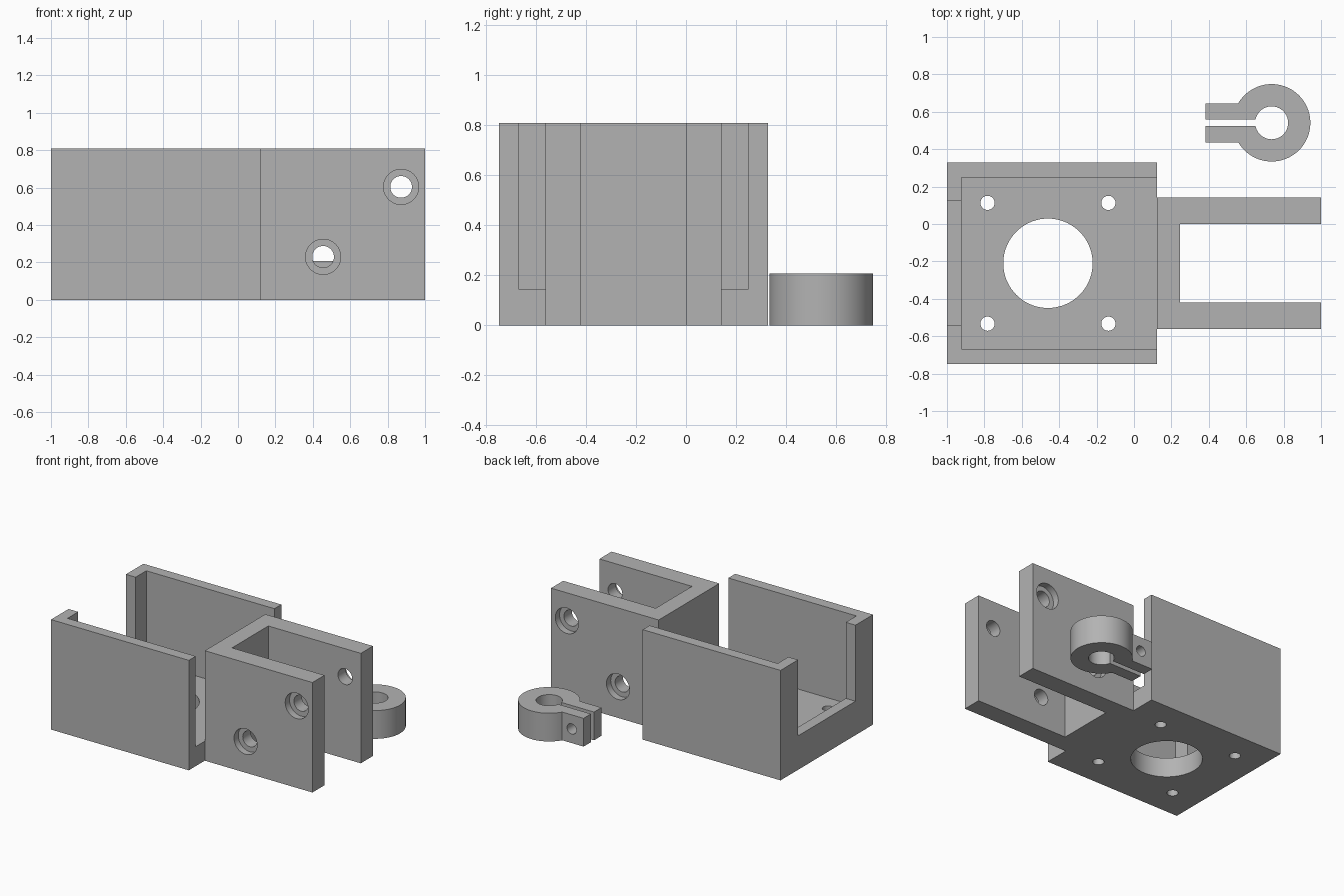
import bpy, bmesh, math
from mathutils import Matrix, Vector

if "Cube" in bpy.data.objects:
    bpy.data.objects.remove(bpy.data.objects["Cube"])

grey = bpy.data.materials.new("plain grey")
grey.diffuse_color = (0.45, 0.45, 0.45, 1)
grey.use_nodes = True
grey.node_tree.nodes["Principled BSDF"].inputs["Base Color"].default_value = grey.diffuse_color


def finish(name, bm):
    bmesh.ops.recalc_face_normals(bm, faces=bm.faces)
    mesh = bpy.data.meshes.new(name)
    bm.to_mesh(mesh)
    bm.free()
    obj = bpy.data.objects.new(name, mesh)
    obj.data.materials.append(grey)
    bpy.context.collection.objects.link(obj)
    return obj


def extrude(name, outline, height):
    """Extrude a plan outline upward from the ground."""
    bm = bmesh.new()
    face = bm.faces.new([bm.verts.new((x, y, 0)) for x, y in outline])
    top = bmesh.ops.extrude_face_region(bm, geom=[face])["geom"]
    verts = [v for v in top if isinstance(v, bmesh.types.BMVert)]
    bmesh.ops.translate(bm, verts=verts, vec=(0, 0, height))
    return finish(name, bm)


def block(name, lo, hi):
    bm = bmesh.new()
    bmesh.ops.create_cube(bm, size=1)
    lo, hi = Vector(lo), Vector(hi)
    size = hi - lo
    for v in bm.verts:
        v.co = (lo + hi) / 2 + Vector(a * b for a, b in zip(v.co, size))
    return finish(name, bm)


def rod(name, centre, radius, length, axis="Z", segments=48):
    bm = bmesh.new()
    turn = Matrix.Rotation(math.pi / 2, 4, "X") if axis == "Y" else Matrix()
    bmesh.ops.create_cone(bm, cap_ends=True, segments=segments, radius1=radius,
                          radius2=radius, depth=length,
                          matrix=Matrix.Translation(centre) @ turn)
    return finish(name, bm)


def cut(obj, cutter):
    cutter.hide_render = True
    mod = obj.modifiers.new("cut", "BOOLEAN")
    mod.operation, mod.solver, mod.object = "DIFFERENCE", "EXACT", cutter
    bpy.context.view_layer.objects.active = obj
    bpy.ops.object.modifier_apply(modifier=mod.name)
    bpy.data.objects.remove(cutter)


def smooth(obj):
    bpy.ops.object.select_all(action="DESELECT")
    obj.select_set(True)
    bpy.context.view_layer.objects.active = obj
    bpy.ops.object.shade_smooth_by_angle(angle=math.radians(30))


# Bracket: square motor box with a two-armed fork on its right side
H, MID = 0.81, -0.21              # height and mirror line in y
BOX, CAVITY, FORK, GAP = 0.538, 0.458, 0.352, 0.211   # half widths in y
half = [(-1, BOX), (0.123, BOX), (0.123, FORK), (1, FORK), (1, GAP), (0.246, GAP)]
outline = [(x, MID + y) for x, y in half] + [(x, MID - y) for x, y in reversed(half)]
bracket = extrude("motor_bracket", outline, H)

# Cavity, open at the top and beside the fork
cut(bracket, block("cavity_cutter", (-0.921, MID - CAVITY, 0.144),
                   (0.123, MID + CAVITY, 1)))
# Window in the end wall, above a low sill
cut(bracket, block("window_cutter", (-1.1, MID - 0.334, 0.25),
                   (-0.9, MID + 0.334, 1)))

# Motor opening and four screw holes in the floor
cut(bracket, rod("motor_hole", (-0.46, MID, 0.05), 0.239, 0.4, segments=72))
for sx in (-1, 1):
    for sy in (-1, 1):
        cut(bracket, rod("screw_hole", (-0.46 + sx * 0.323, MID + sy * 0.323, 0.05),
                         0.038, 0.4, segments=32))

# Bolt holes through both arms, counterbored on the outer faces
for x, z in ((0.872, 0.604), (0.455, 0.23)):
    cut(bracket, rod("bolt_hole", (x, MID, z), 0.058, 1, "Y"))
    for side in (-1, 1):
        cut(bracket, rod("counterbore", (x, MID + side * FORK, z), 0.094, 0.1, "Y"))
smooth(bracket)

# Shaft clamp: split ring with two lugs
CX, CY, R, BORE, LUG, SLOT = 0.736, 0.541, 0.207, 0.088, 0.104, 0.0175


def arc(radius, half_height, steps):
    """Arc running from the upper to the lower side of the left opening."""
    a = math.pi - math.asin(half_height / radius)
    return [(CX + radius * math.cos(a - 2 * a * i / steps),
             CY + radius * math.sin(a - 2 * a * i / steps)) for i in range(steps + 1)]


LEFT = 0.383
ring = ([(LEFT, CY + LUG)] + arc(R, LUG, 60) + [(LEFT, CY - LUG), (LEFT, CY - SLOT)]
        + arc(BORE, SLOT, 48)[::-1] + [(LEFT, CY + SLOT)])
clamp = extrude("shaft_clamp", ring, 0.208)
cut(clamp, rod("pinch_bolt_hole", (0.48, CY, 0.104), 0.038, 0.5, "Y", 32))
smooth(clamp)
